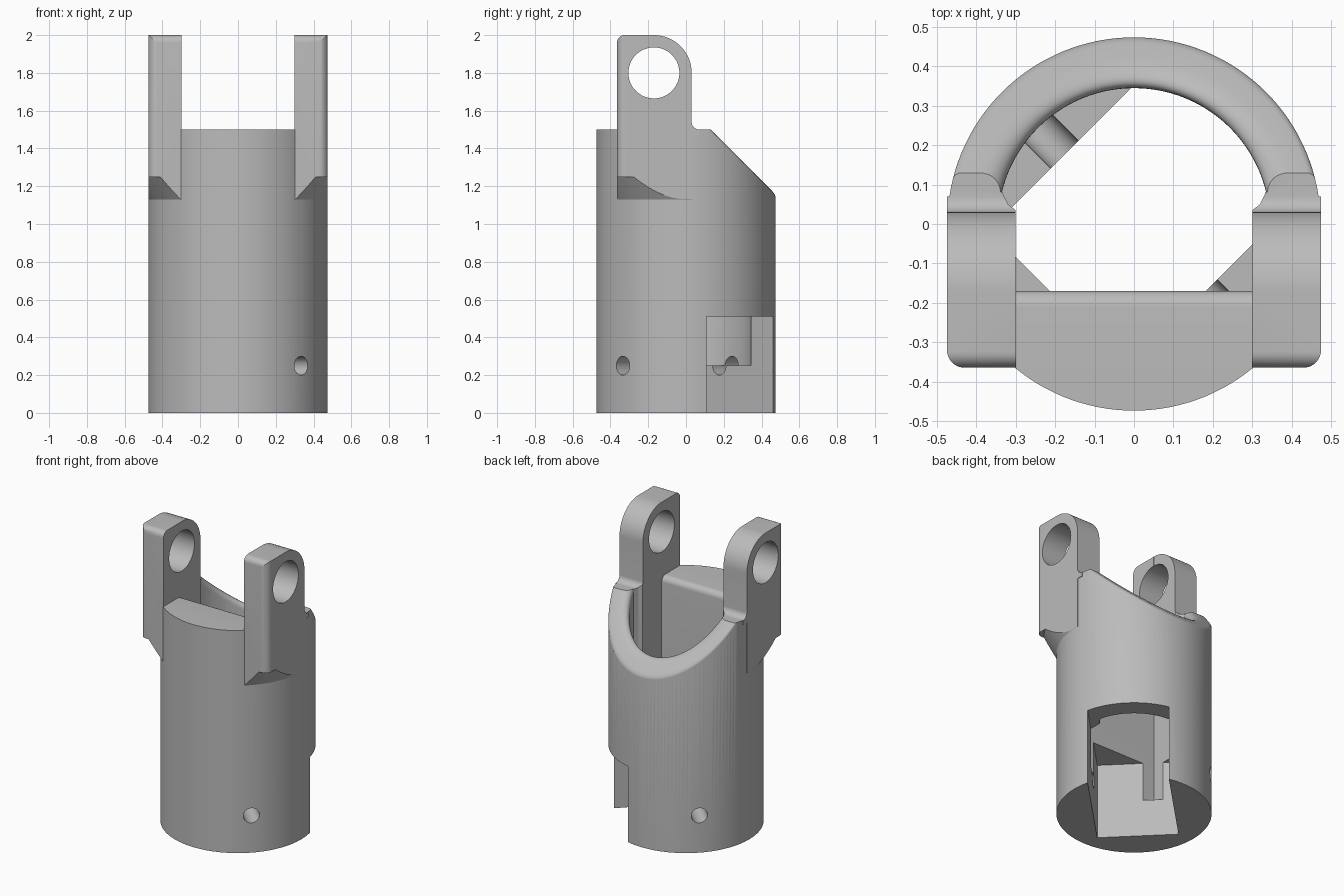
import bpy, bmesh, math
from mathutils import Vector, Matrix

if "Cube" in bpy.data.objects:
    bpy.data.objects.remove(bpy.data.objects["Cube"], do_unlink=True)

R, BORE, GAP = 0.474, 0.345, 0.3   # outer radius, bore radius, half gap between lugs


def loft(name, loops, ring=False):
    """Solid through a row of equal point loops, capped unless it closes on itself."""
    bm = bmesh.new()
    rows = [[bm.verts.new(p) for p in loop] for loop in loops]
    n = len(rows[0])
    pairs = list(zip(rows, rows[1:])) + ([(rows[-1], rows[0])] if ring else [])
    for a, b in pairs:
        for i in range(n):
            j = (i + 1) % n
            bm.faces.new((a[i], a[j], b[j], b[i]))
    if not ring:
        bm.faces.new(rows[0])
        bm.faces.new(rows[-1])
    bmesh.ops.recalc_face_normals(bm, faces=bm.faces)
    mesh = bpy.data.meshes.new(name)
    bm.to_mesh(mesh)
    bm.free()
    ob = bpy.data.objects.new(name, mesh)
    bpy.context.collection.objects.link(ob)
    return ob


def arc(cx, cy, r, a0, a1, n=12):
    angles = [math.radians(a0 + (a1 - a0) * i / n) for i in range(n + 1)]
    return [(cx + r * math.cos(a), cy + r * math.sin(a)) for a in angles]


def upright(name, pts, z0, z1):
    return loft(name, [[(x, y, z) for x, y in pts] for z in (z0, z1)])


def sideways(name, pts, x0, x1):
    return loft(name, [[(x, y, z) for y, z in pts] for x in (x0, x1)])


def combine(target, other, operation):
    mod = target.modifiers.new("combine", "BOOLEAN")
    mod.operation, mod.solver, mod.object = operation, "EXACT", other
    bpy.context.view_layer.objects.active = target
    bpy.ops.object.modifier_apply(modifier=mod.name)
    bpy.data.objects.remove(other, do_unlink=True)


# Main barrel
body = upright("clevis_body", arc(0, 0, R, 0, 360, 128)[:-1], 0, 1.5)

# Lugs: side profile trimmed to a footprint with a rounded outer corner
profile = ([(-0.365, 1.05), (0.03, 1.05), (0.03, 1.47), (0.07, 1.47)]
           + arc(0.07, 1.54, 0.04, 270, 180, 8)
           + arc(-0.17, 1.8, 0.2, 0, 90, 24)
           + arc(-0.325, 1.96, 0.04, 90, 180, 8))
corner = [(0.2, -0.5), (0.2, 0.3), (0.475, 0.3)] + arc(0.43, -0.32, 0.045, 0, -90, 8)
corner[0] = (0.2, -0.365)
flare = [(0.468, 0.9), (0.468, 1.12), (0.55, 1.25), (0.9, 1.25), (0.9, 0.9)]
for side in (1, -1):
    lug = sideways("lug", profile, side * GAP, side * 0.6)
    combine(lug, upright("footprint", [(side * x, y) for x, y in corner], 0.8, 2.3), "INTERSECT")
    # Conical underside
    turns = [Matrix.Rotation(math.tau * i / 128, 3, "Z") for i in range(128)]
    under = loft("underside", [[m @ Vector((r, 0, z)) for r, z in flare] for m in turns], True)
    combine(lug, under, "DIFFERENCE")
    combine(body, lug, "UNION")

# Bore with a flat front wall and flat sides beneath the lugs
side_wall = [(0.3005, -0.17), (0.3005, 0.035), (0.32, 0.05)]
bore = (side_wall + arc(0, 0, BORE, 13.75, 166.25, 64)
        + [(-x, y) for x, y in reversed(side_wall)])
combine(body, upright("bore", bore, 0.25, 2.3), "DIFFERENCE")

# Rounded top edge of the front wall
edge = arc(-0.21, 1.46, 0.04, 0, 90, 8) + [(-0.21, 1.52), (-0.16, 1.52), (-0.16, 1.46)]
combine(body, sideways("edge_round", edge, -GAP, GAP), "DIFFERENCE")


# Sloping rear rim with rounded edges
def rim_height(r, y):
    def drop(t, size):
        t = min(max(t / size, 0), 1)
        return size * (1 - math.sqrt(1 - (1 - t) ** 2))
    return 1.63 - y - drop(r - BORE, 0.07) - drop(R - r, 0.015)


radii = ([0.33] + [BORE + 0.07 * (1 - math.cos(math.pi / 2 * i / 10)) for i in range(11)]
         + [R - 0.015 * (1 - i / 4) ** 2 for i in range(5)] + [0.6])
sections = []
for i in range(91):
    a = math.radians(13.5 + 153 * i / 90)
    c, s = math.cos(a), math.sin(a)
    low = [(r * c, r * s, rim_height(r, r * s)) for r in radii]
    sections.append(low + [(0.6 * c, 0.6 * s, 2.2), (0.33 * c, 0.33 * s, 2.2)])
combine(body, loft("rim_cut", sections), "DIFFERENCE")

# Square slot opening diagonally through the wall at the bottom
turn = Matrix.Rotation(math.radians(45), 2)
slot = [turn @ Vector(p) for p in ((-0.272, -0.249), (0.8, -0.249), (0.8, 0.249), (-0.272, 0.249))]
combine(body, upright("slot", slot, -0.1, 0.51), "DIFFERENCE")

# Pivot holes in the lugs
combine(body, sideways("pivot_hole", arc(-0.17, 1.8, 0.135, 0, 360, 64)[:-1], -0.8, 0.8), "DIFFERENCE")

# Cross pin hole, diagonal
pin = sideways("pin_hole", arc(0, 0.25, 0.05, 0, 360, 32)[:-1], -0.8, 0.8)
pin.data.transform(Matrix.Rotation(math.radians(-45), 4, "Z"))
combine(body, pin, "DIFFERENCE")

# Material and shading
grey = bpy.data.materials.new("plain grey")
grey.use_nodes = True
colour = (0.5, 0.5, 0.5, 1)
grey.diffuse_color = colour
grey.node_tree.nodes["Principled BSDF"].inputs["Base Color"].default_value = colour
body.data.materials.clear()
body.data.materials.append(grey)
for face in body.data.polygons:
    face.material_index = 0
bpy.ops.object.select_all(action="DESELECT")
body.select_set(True)
bpy.context.view_layer.objects.active = body
bpy.ops.object.shade_smooth_by_angle(angle=math.radians(30))
